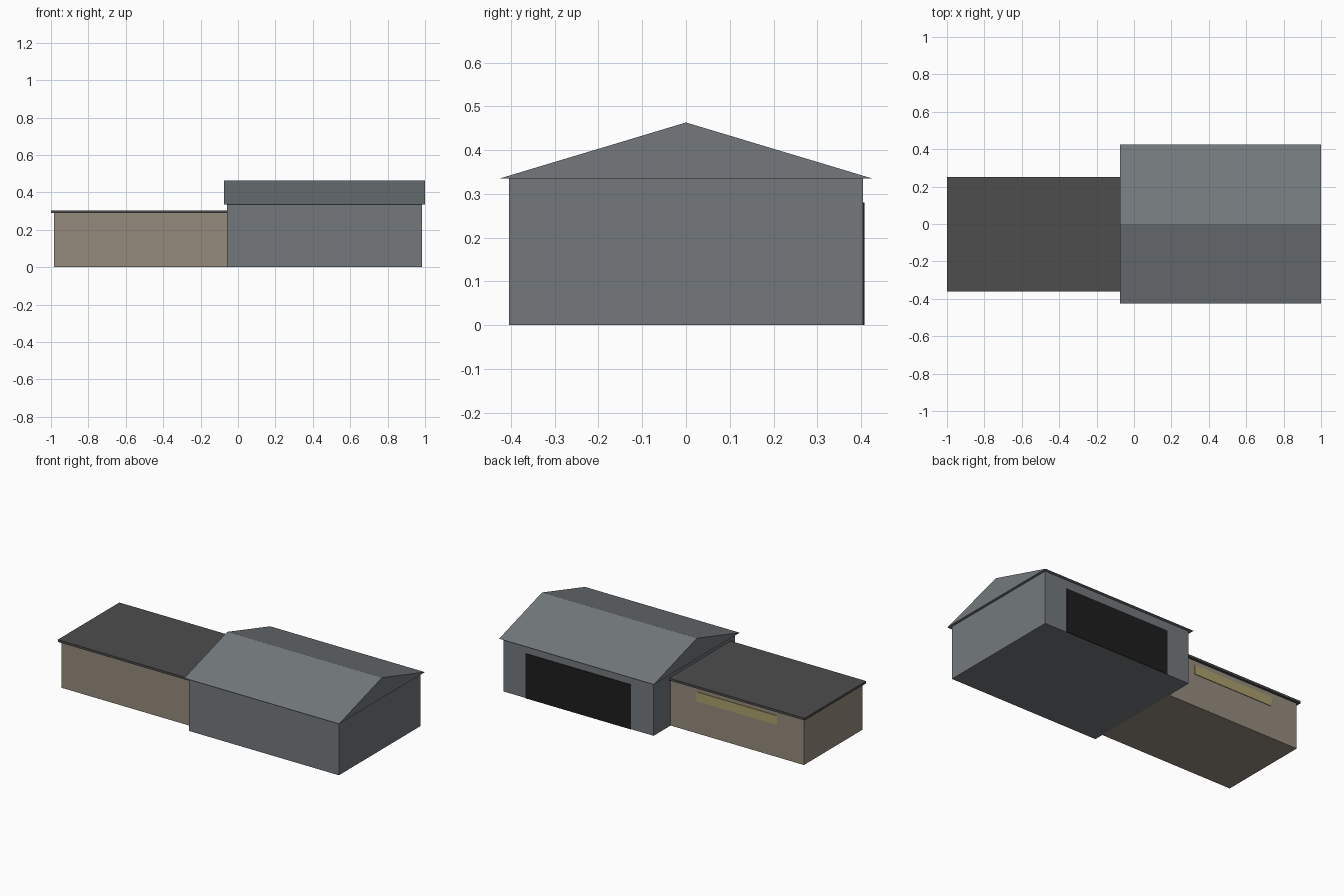
import bpy
import bmesh

old = bpy.data.objects.get("Cube")
if old:
    bpy.data.objects.remove(old, do_unlink=True)


def material(name, rgb):
    """Flat material from 0-255 sRGB values, stored as linear."""
    lin = [c / 255 / 12.92 if c <= 10 else ((c / 255 + 0.055) / 1.055) ** 2.4 for c in rgb]
    mat = bpy.data.materials.new(name)
    mat.use_nodes = True
    mat.diffuse_color = (*lin, 1)
    mat.node_tree.nodes["Principled BSDF"].inputs["Base Color"].default_value = (*lin, 1)
    return mat


def extrude_x(name, profile, x0, x1, mat):
    """Extrude a closed (y, z) profile from x0 to x1."""
    bm = bmesh.new()
    face = bm.faces.new([bm.verts.new((x0, y, z)) for y, z in profile])
    new = bmesh.ops.extrude_face_region(bm, geom=[face])["geom"]
    verts = [v for v in new if isinstance(v, bmesh.types.BMVert)]
    bmesh.ops.translate(bm, verts=verts, vec=(x1 - x0, 0, 0))
    bmesh.ops.recalc_face_normals(bm, faces=bm.faces)
    mesh = bpy.data.meshes.new(name)
    bm.to_mesh(mesh)
    bm.free()
    mesh.materials.append(mat)
    obj = bpy.data.objects.new(name, mesh)
    bpy.context.collection.objects.link(obj)
    return obj


def box(name, x, y, z, mat):
    (y0, y1), (z0, z1) = y, z
    return extrude_x(name, [(y0, z0), (y1, z0), (y1, z1), (y0, z1)], *x, mat)


metal = material("grey cladding", (115, 121, 124))
render = material("tan wall", (150, 139, 125))
felt = material("dark flat roof", (77, 77, 77))
black = material("black door", (30, 30, 30))
glass = material("yellow window", (172, 160, 108))

# Main hall with a closed gable roof
HALL_X, HALL_Y, EAVE = (-0.058, 0.984), 0.404, 0.335
box("hall_walls", HALL_X, (-HALL_Y, HALL_Y), (0, EAVE), metal)
extrude_x("hall_roof", [(-0.426, EAVE), (0.426, EAVE), (0, 0.463)], -0.075, 1.0, metal)

# Wide door on the back of the hall
box("hall_door", (0.098, 0.828), (HALL_Y - 0.002, HALL_Y + 0.004), (0, 0.28), black)

# Lower annex with a thin flat roof
ANNEX_Y = (-0.344, 0.235)
box("annex_walls", (-0.984, HALL_X[0]), ANNEX_Y, (0, 0.29), render)
box("annex_roof", (-1.0, HALL_X[0] + 0.016), (-0.36, 0.251), (0.29, 0.304), felt)

# Window strip high on the back of the annex
box("annex_window", (-0.798, -0.242), (ANNEX_Y[1] - 0.002, ANNEX_Y[1] + 0.004), (0.203, 0.261), glass)
